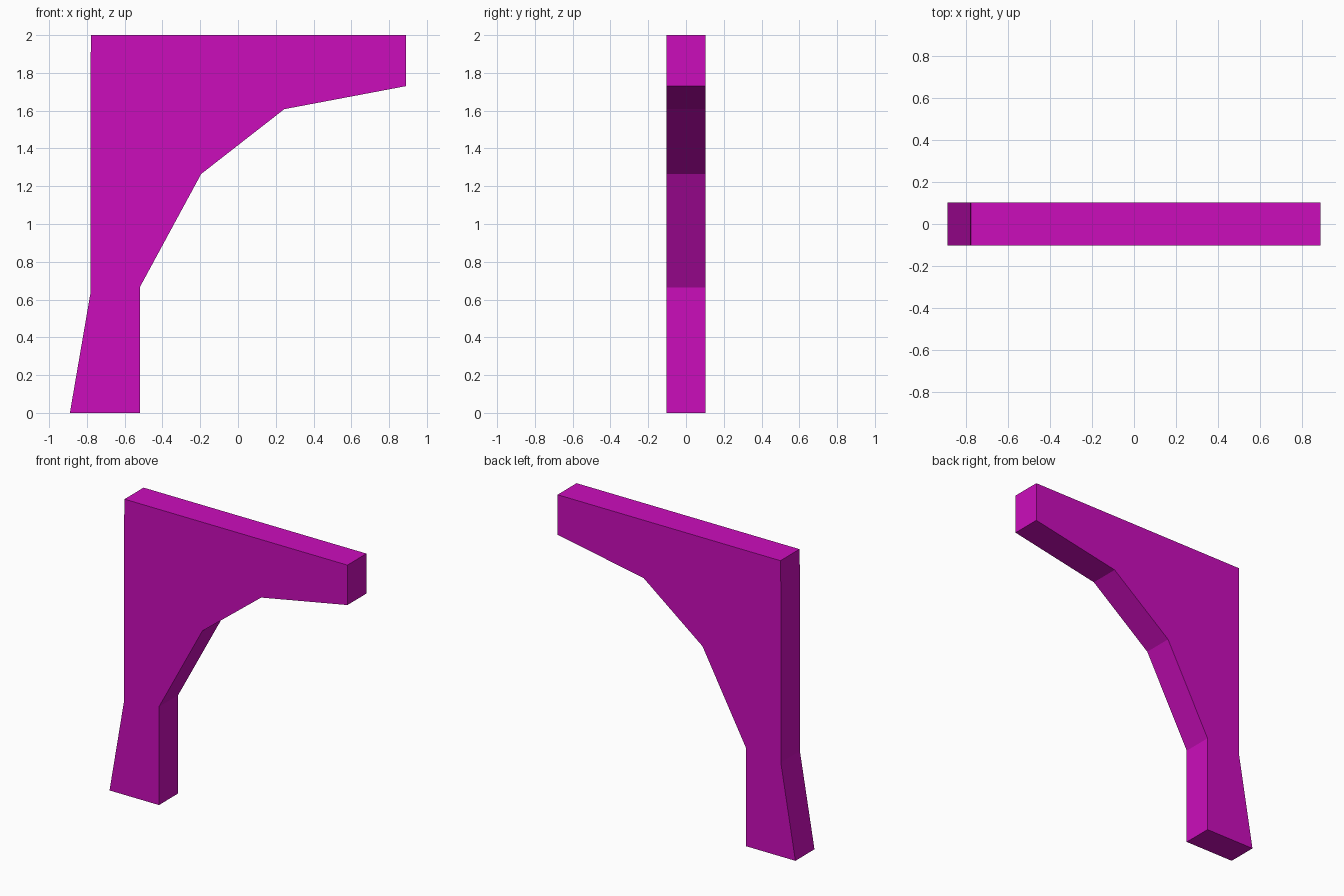
import bpy
import bmesh

if "Cube" in bpy.data.objects:
    bpy.data.objects.remove(bpy.data.objects["Cube"])

HALF_DEPTH = 0.102

# Side profile (x, z), counter-clockwise seen from the front
PROFILE = [
    (-0.89, 0.0), (-0.52, 0.0), (-0.52, 0.665),            # foot and inner post
    (-0.195, 1.265), (0.245, 1.608),                       # faceted brace
    (0.89, 1.73), (0.89, 2.0),                             # arm tip
    (-0.778, 2.0), (-0.781, 1.83), (-0.781, 0.635),        # top and back of post
]


def extrude_profile(name, points, half_depth, material):
    bm = bmesh.new()
    face = bm.faces.new([bm.verts.new((x, -half_depth, z)) for x, z in points])
    result = bmesh.ops.extrude_face_region(bm, geom=[face], use_keep_orig=True)
    moved = [g for g in result["geom"] if isinstance(g, bmesh.types.BMVert)]
    bmesh.ops.translate(bm, verts=moved, vec=(0, 2 * half_depth, 0))
    bmesh.ops.recalc_face_normals(bm, faces=bm.faces[:])
    mesh = bpy.data.meshes.new(name)
    bm.to_mesh(mesh)
    bm.free()
    mesh.materials.append(material)
    obj = bpy.data.objects.new(name, mesh)
    bpy.context.collection.objects.link(obj)
    return obj


magenta = bpy.data.materials.new("magenta")
magenta.diffuse_color = (0.6, 0.004, 0.5, 1.0)
magenta.use_nodes = True
magenta.node_tree.nodes["Principled BSDF"].inputs["Base Color"].default_value = magenta.diffuse_color

# Support bracket
extrude_profile("support_bracket", PROFILE, HALF_DEPTH, magenta)
